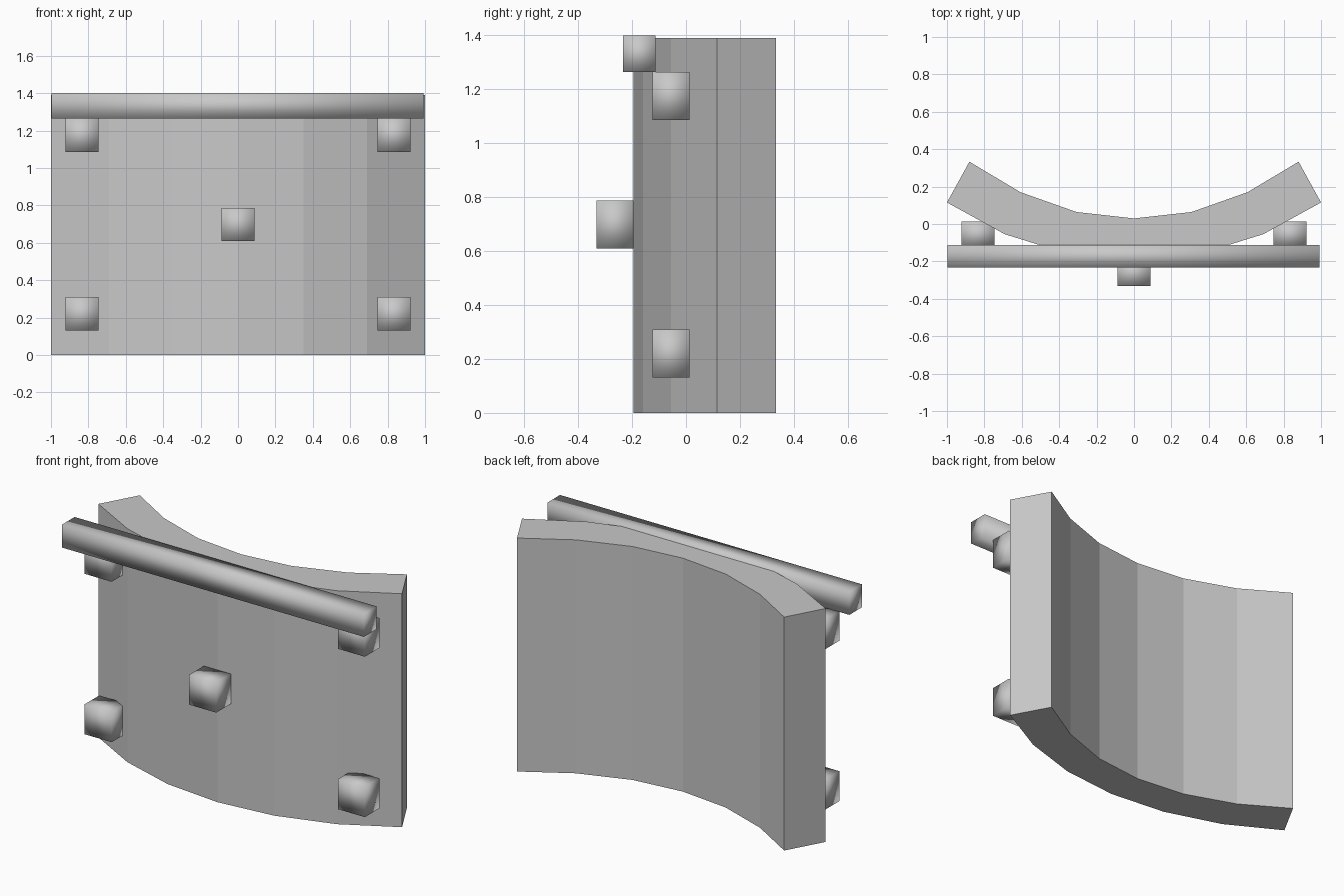
import bpy
import bmesh
from mathutils import Vector

cube = bpy.data.objects.get("Cube")
if cube:
    bpy.data.objects.remove(cube, do_unlink=True)

# Single plain grey material
grey = bpy.data.materials.new("plain_grey")
grey.use_nodes = True
colour = (0.58, 0.58, 0.58, 1.0)
grey.diffuse_color = colour
grey.node_tree.nodes["Principled BSDF"].inputs["Base Color"].default_value = colour


def finish(name, bm, smooth):
    """Turn a bmesh into a named, coloured object."""
    bmesh.ops.recalc_face_normals(bm, faces=bm.faces[:])
    for face in bm.faces:
        face.smooth = smooth
    mesh = bpy.data.meshes.new(name)
    bm.to_mesh(mesh)
    bm.free()
    mesh.materials.append(grey)
    obj = bpy.data.objects.new(name, mesh)
    bpy.context.collection.objects.link(obj)
    return obj


def soft_box(name, centre, size):
    """Box with shared, smoothed corner normals."""
    bm = bmesh.new()
    bmesh.ops.create_cube(bm, size=1.0)
    for v in bm.verts:
        v.co = Vector(centre) + v.co * Vector(size)
    return finish(name, bm, True)


def mirrored(half):
    """Complete a centre-to-edge arc into a full left-to-right arc."""
    return [(-x, y) for x, y in reversed(half[1:])] + half


# Curved panel: faceted front and back arcs, extruded upward
front_arc = mirrored([(0, -0.195), (0.35, -0.16), (0.69, -0.055), (1.0, 0.115)])
back_arc = mirrored([(0, 0.03), (0.307, 0.064), (0.607, 0.17), (0.88, 0.333)])
panel_height = 1.39
bm = bmesh.new()
outline = [bm.verts.new((x, y, 0)) for x, y in front_arc + back_arc[::-1]]
base = bm.faces.new(outline)
top = bmesh.ops.extrude_face_region(bm, geom=[base])["geom"]
bmesh.ops.translate(bm, vec=(0, 0, panel_height),
                    verts=[g for g in top if isinstance(g, bmesh.types.BMVert)])
finish("curved_panel", bm, False)

# Top rail across the front
soft_box("top_rail", (-0.002, -0.173, 1.332), (1.99, 0.12, 0.136))

# Studs: one in the middle and one near each corner
stud_size = (0.178, 0.138, 0.178)
soft_box("centre_stud", (0, -0.263, 0.698), stud_size)
for side, x in (("left", 0.834), ("right", -0.834)):
    for level, z in (("lower", 0.22), ("upper", 1.175)):
        soft_box(f"{level}_{side}_stud", (x, -0.056, z), stud_size)
